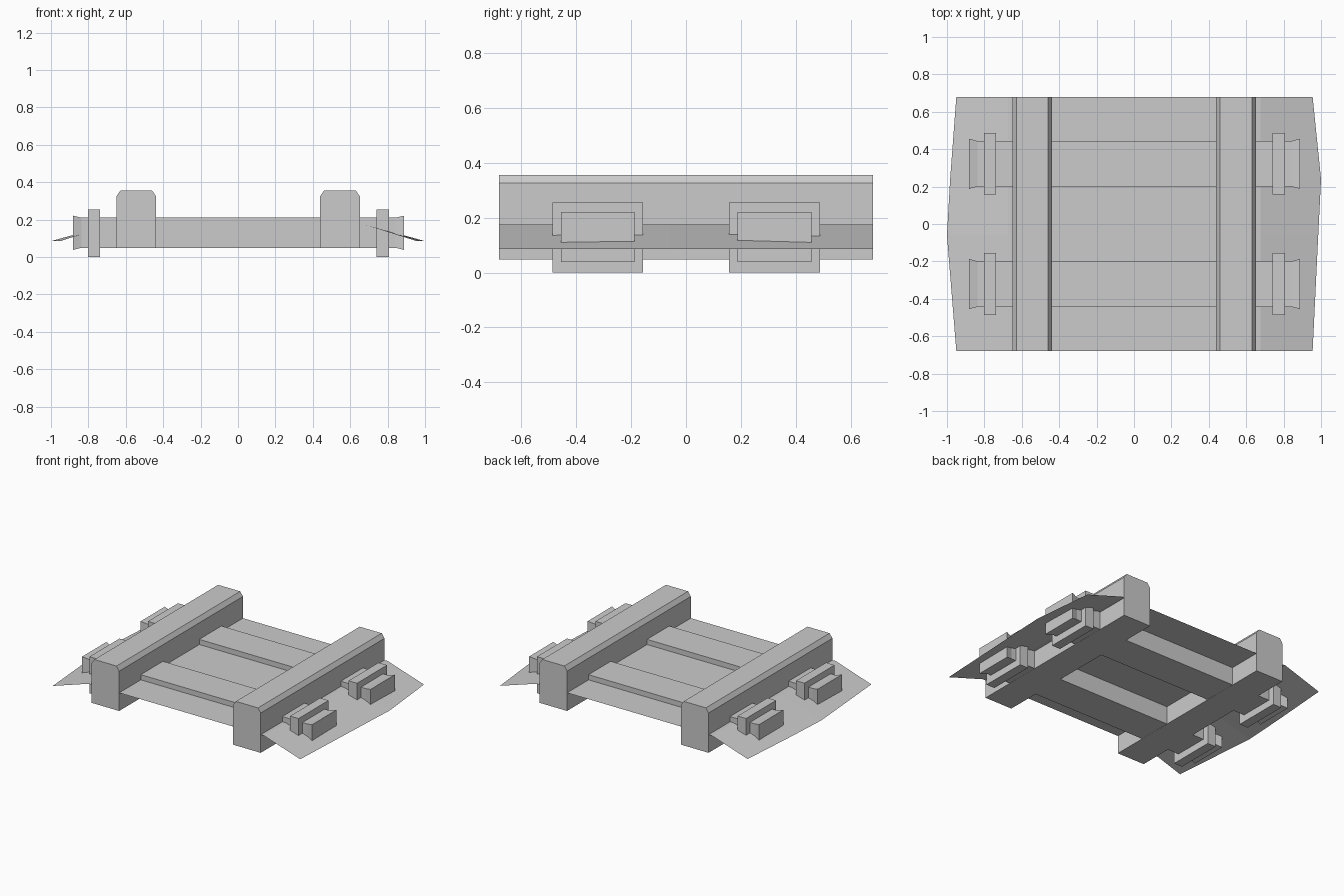
import bpy

if "Cube" in bpy.data.objects:
    bpy.data.objects.remove(bpy.data.objects["Cube"])


def make(name, verts, faces):
    mesh = bpy.data.meshes.new(name)
    mesh.from_pydata(verts, [], faces)
    mesh.update()
    ob = bpy.data.objects.new(name, mesh)
    bpy.context.collection.objects.link(ob)
    return ob


def loft(name, rings):
    """Closed solid through equal-length rings, with capped ends."""
    n = len(rings[0])
    faces = [tuple(range(n))[::-1]]
    for k in range(len(rings) - 1):
        for i in range(n):
            j = (i + 1) % n
            faces.append((k * n + i, k * n + j, (k + 1) * n + j, (k + 1) * n + i))
    last = (len(rings) - 1) * n
    faces.append(tuple(range(last, last + n)))
    return make(name, [v for r in rings for v in r], faces)


def rect_x(x, cy, hy, z0, z1):
    return [(x, cy - hy, z0), (x, cy + hy, z0), (x, cy + hy, z1), (x, cy - hy, z1)]


HALF_Y = 0.68

# Two long rails with chamfered tops
profile = [(-0.106, 0.048), (-0.106, 0.325), (-0.085, 0.355),
           (0.085, 0.355), (0.106, 0.325), (0.106, 0.048)]
for side, cx in (("left", -0.544), ("right", 0.545)):
    loft("rail_" + side, [[(cx + x, y, z) for x, z in profile]
                          for y in (-HALF_Y, HALF_Y)])

# Two cross sleepers with flared ends, each with a collar plate per end
for tag, cy in (("front", -0.321), ("back", 0.322)):
    loft("sleeper_" + tag, [
        rect_x(-0.882, cy, 0.134, 0.038, 0.221),
        rect_x(-0.838, cy, 0.122, 0.049, 0.21),
        rect_x(0.843, cy, 0.122, 0.049, 0.21),
        rect_x(0.888, cy, 0.134, 0.038, 0.221)])
    for side, x0, x1 in (("left", -0.803, -0.738), ("right", 0.741, 0.806)):
        loft("collar_%s_%s" % (tag, side),
             [rect_x(x, cy, 0.165, 0.0, 0.254) for x in (x0, x1)])

# Thin ground sheet: flat in the middle, sloping down to bowed outer edges
ZF, ZE, XF = 0.174, 0.085, 0.675
rows = [(-HALF_Y, -0.95, 0.955), (-0.06, -1.0, 0.985),
        (0.24, -0.983, 1.0), (HALF_Y, -0.95, 0.955)]
verts = []
for y, xl, xr in rows:
    verts += [(xl, y, ZE), (-XF, y, ZF), (XF, y, ZF), (xr, y, ZE)]
faces = [(r * 4 + c, r * 4 + c + 1, r * 4 + c + 5, r * 4 + c + 4)
         for r in range(3) for c in range(3)]
make("ground_sheet", verts, faces)
